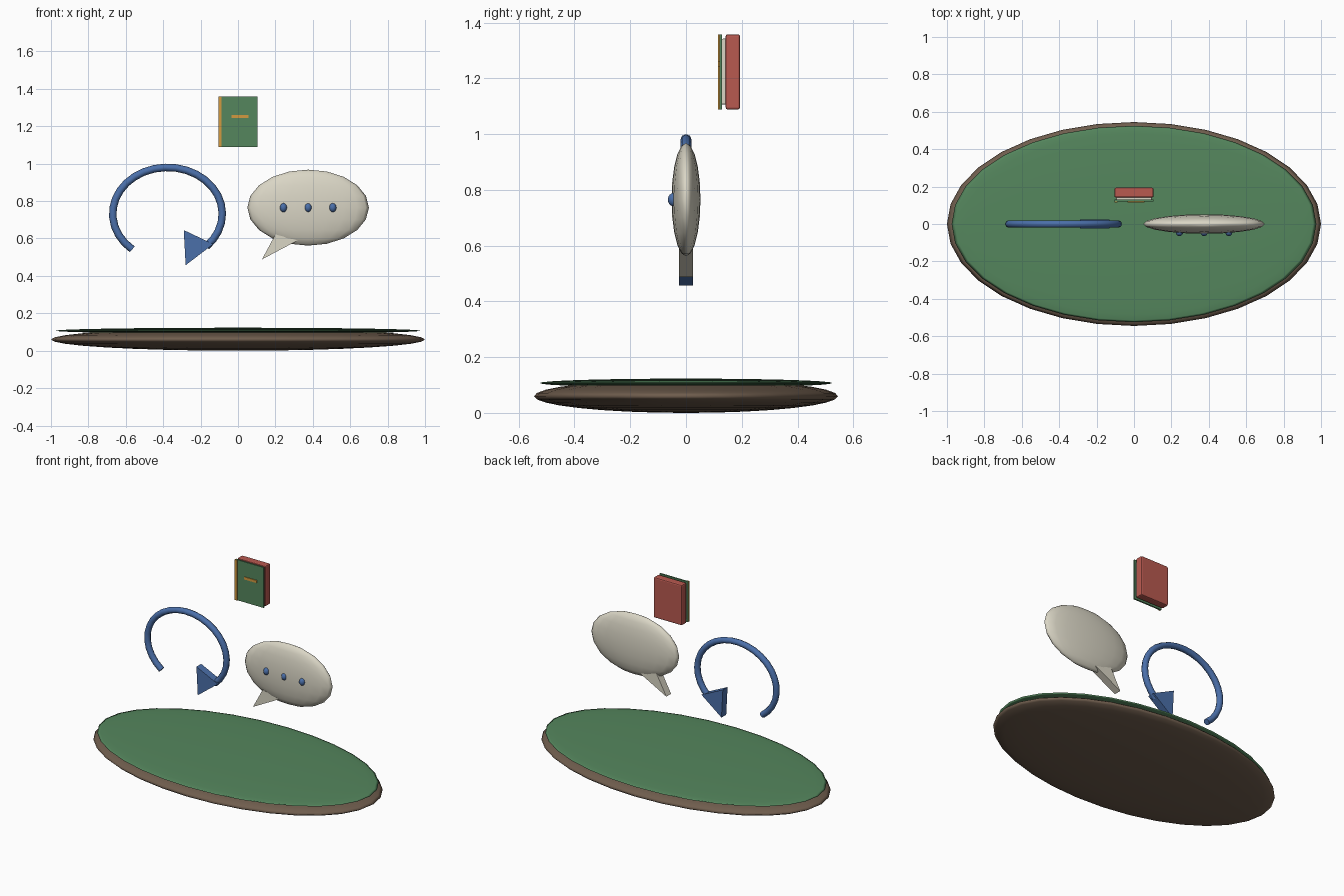
import bpy, bmesh, math

if "Cube" in bpy.data.objects:
    bpy.data.objects.remove(bpy.data.objects["Cube"])


def material(name, rgb):
    m = bpy.data.materials.new(name)
    m.diffuse_color = (*rgb, 1)
    m.use_nodes = True
    m.node_tree.nodes["Principled BSDF"].inputs["Base Color"].default_value = m.diffuse_color
    return m


GREEN = material("green", (0.09, 0.24, 0.11))
BROWN = material("brown", (0.16, 0.11, 0.075))
BLUE = material("blue", (0.07, 0.16, 0.40))
CREAM = material("cream", (0.70, 0.67, 0.56))
RED = material("red", (0.48, 0.10, 0.08))
GOLD = material("gold", (0.65, 0.32, 0.05))


def finish(bm, name, mat, smooth=False):
    bmesh.ops.recalc_face_normals(bm, faces=bm.faces)
    me = bpy.data.meshes.new(name)
    bm.to_mesh(me)
    bm.free()
    for p in me.polygons:
        p.use_smooth = smooth
    me.materials.append(mat)
    ob = bpy.data.objects.new(name, me)
    bpy.context.collection.objects.link(ob)
    return ob


def ellipsoid(name, centre, radii, mat, seg, rings):
    bm = bmesh.new()
    bmesh.ops.create_uvsphere(bm, u_segments=seg, v_segments=rings, radius=1)
    bmesh.ops.scale(bm, vec=radii, verts=bm.verts)
    bmesh.ops.translate(bm, vec=centre, verts=bm.verts)
    return finish(bm, name, mat, True)


def box(name, x, y, z, mat, bevel=0):
    bm = bmesh.new()
    bmesh.ops.create_cube(bm, size=1)
    bmesh.ops.scale(bm, vec=(x[1] - x[0], y[1] - y[0], z[1] - z[0]), verts=bm.verts)
    bmesh.ops.translate(bm, vec=(sum(x) / 2, sum(y) / 2, sum(z) / 2), verts=bm.verts)
    if bevel:
        bmesh.ops.bevel(bm, geom=bm.edges[:], offset=bevel, segments=2,
                        profile=0.5, affect='EDGES')
    return finish(bm, name, mat)


def prism(name, outline, half, mat):
    # extrude an x-z outline evenly to both sides of y = 0
    bm = bmesh.new()
    face = bm.faces.new([bm.verts.new((x, -half, z)) for x, z in outline])
    ext = bmesh.ops.extrude_face_region(bm, geom=[face])
    bmesh.ops.translate(bm, vec=(0, 2 * half, 0),
                        verts=[v for v in ext["geom"] if isinstance(v, bmesh.types.BMVert)])
    return finish(bm, name, mat)


# Oval base with a green top
ellipsoid("base_rim", (0, 0, 0.06), (1.0, 0.545, 0.06), BROWN, 32, 16)
ellipsoid("base_top", (0, 0, 0.107), (0.975, 0.525, 0.016), GREEN, 32, 16)

# Speech bubble with tail and three dots
ellipsoid("bubble", (0.375, 0, 0.765), (0.325, 0.052, 0.203), CREAM, 20, 10)
prism("bubble_tail", [(0.128, 0.488), (0.20, 0.622), (0.32, 0.59)], 0.025, CREAM)
for i in range(3):
    ellipsoid(f"bubble_dot_{i + 1}", (0.243 + 0.132 * i, 0, 0.765),
              (0.019, 0.02, 0.024), BLUE, 16, 8).location.y = -0.045

# Curved arrow: elliptical tube arc
curve = bpy.data.curves.new("arrow_arc", 'CURVE')
curve.dimensions = '3D'
curve.bevel_depth = 0.02
curve.bevel_resolution = 2
curve.use_fill_caps = True
spline = curve.splines.new('POLY')
STEPS = 24
spline.points.add(STEPS)
for i, p in enumerate(spline.points):
    a = math.radians(230 - 275 * i / STEPS)
    p.co = (-0.377 + 0.293 * math.cos(a), 0, 0.732 + 0.248 * math.sin(a), 1)
spline.use_smooth = True
curve.materials.append(BLUE)
arc = bpy.data.objects.new("arrow_arc", curve)
bpy.context.collection.objects.link(arc)

# Arrow head
prism("arrow_head", [(-0.29, 0.645), (-0.132, 0.57), (-0.28, 0.457)], 0.025, BLUE)

# Book: back block, pages, front cover, spine strip and label bar
box("book_block", (-0.105, 0.105), (0.142, 0.194), (1.088, 1.358), RED, 0.008)
box("book_pages", (-0.095, 0.095), (0.128, 0.15), (1.106, 1.342), CREAM, 0.004)
box("book_cover", (-0.105, 0.105), (0.12, 0.13), (1.088, 1.358), GREEN)
box("book_spine_strip", (-0.105, -0.088), (0.115, 0.122), (1.088, 1.358), GOLD)
box("book_label", (-0.035, 0.057), (0.115, 0.122), (1.243, 1.26), GOLD)
